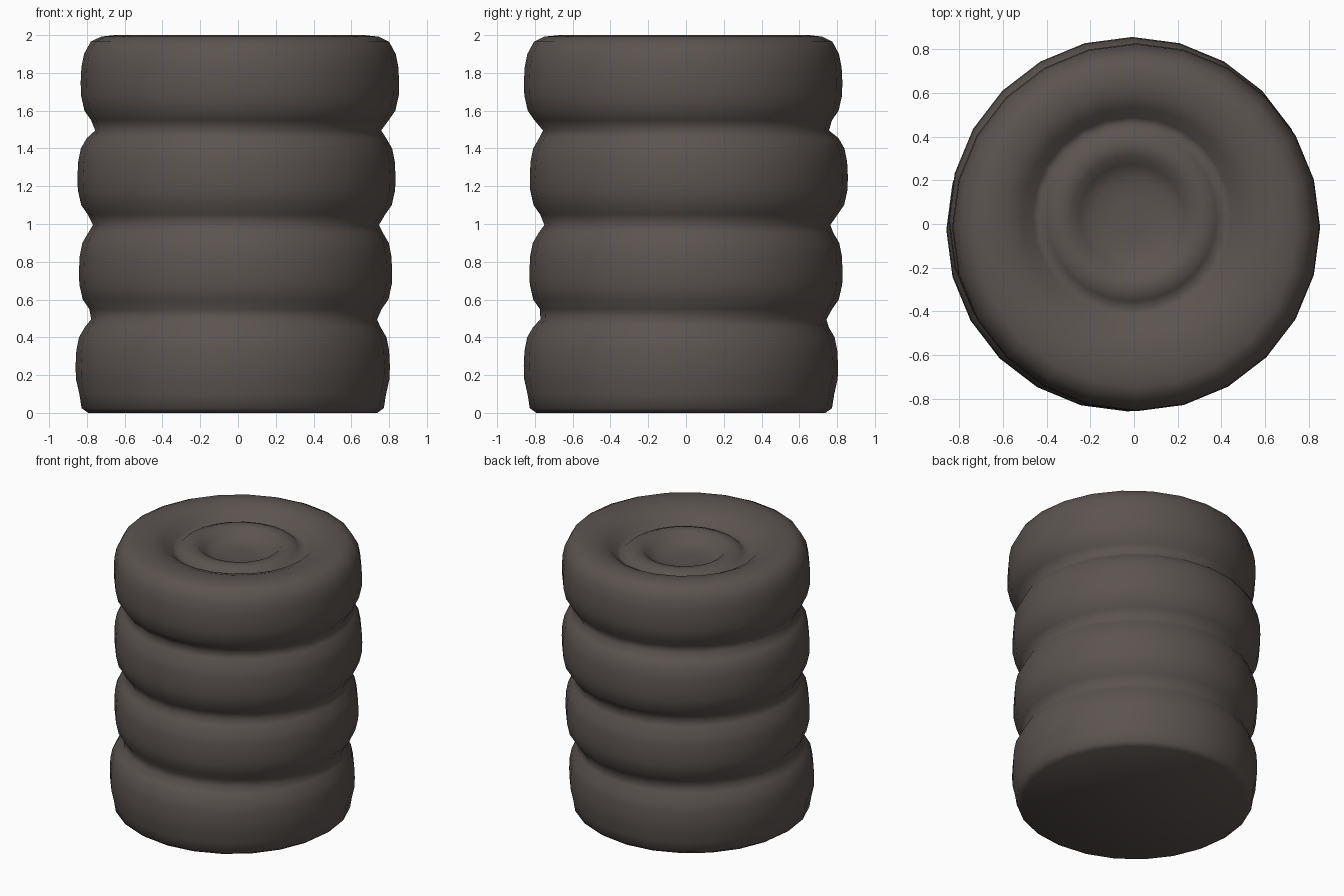
import bpy, bmesh, math

if "Cube" in bpy.data.objects:
    bpy.data.objects.remove(bpy.data.objects["Cube"])

SIDES = 24

rubber = bpy.data.materials.new("dark_brown_rubber")
rubber.diffuse_color = (0.105, 0.088, 0.081, 1)
rubber.use_nodes = True
rubber.node_tree.nodes["Principled BSDF"].inputs["Base Color"].default_value = rubber.diffuse_color

# each tyre of the stack, bottom to top: centre x, centre y, outer radius
tyres = [(-0.028, -0.027, 0.832), (-0.013, 0.0, 0.829),
         (-0.008, 0.015, 0.842), (0.01, -0.015, 0.843)]

# bulging side wall: height above tyre base, radius relative to the tyre radius
bulge = [(0.05, -0.055), (0.10, -0.02), (0.18, -0.002), (0.25, 0.0),
         (0.33, -0.004), (0.40, -0.018), (0.455, -0.05)]

rings = []  # x, y, z, radius
for i, (x, y, r) in enumerate(tyres):
    if i == 0:      # flat foot of the bottom tyre
        rings += [(x, y, 0.0, 0.765), (x, y, 0.025, 0.80)]
    else:           # groove shared with the tyre below
        px, py, pr = tyres[i - 1]
        rings.append(((x + px) / 2, (y + py) / 2, 0.5 * i - 0.005, 0.757))
    for h, d in bulge:
        if i == 0 and h < 0.1:
            continue
        rings.append((x, y, 0.5 * i + h, r + d))

# rounded top shoulder, then groove, hub ring and centre recess
rings[-1] = (0.01, -0.015, 1.965, 0.79)
for r, z in [(0.735, 1.992), (0.66, 2.0), (0.58, 1.99), (0.51, 1.96),
             (0.455, 1.91), (0.425, 1.895), (0.39, 1.925), (0.34, 1.945),
             (0.28, 1.935), (0.24, 1.895), (0.18, 1.865), (0.08, 1.86)]:
    t = min(1, max(0, (0.70 - r) / 0.25))
    rings.append((0.01 * (1 - t) - 0.01 * t, -0.015 * (1 - t) + 0.035 * t, z, r))

# loft the rings into one closed skin
bm = bmesh.new()
loops = []
for x, y, z, r in rings:
    loops.append([bm.verts.new((x + r * math.cos(a), y + r * math.sin(a), z))
                  for a in (2 * math.pi * k / SIDES for k in range(SIDES))])
for lo, hi in zip(loops, loops[1:]):
    for k in range(SIDES):
        n = (k + 1) % SIDES
        bm.faces.new((lo[k], lo[n], hi[n], hi[k]))
bm.faces.new(loops[0][::-1])
bm.faces.new(loops[-1])

mesh = bpy.data.meshes.new("tyre_stack")
bm.to_mesh(mesh)
bm.free()
mesh.materials.append(rubber)
stack = bpy.data.objects.new("tyre_stack", mesh)
bpy.context.collection.objects.link(stack)

bpy.context.view_layer.objects.active = stack
stack.select_set(True)
bpy.ops.object.shade_smooth_by_angle(angle=math.radians(85))
